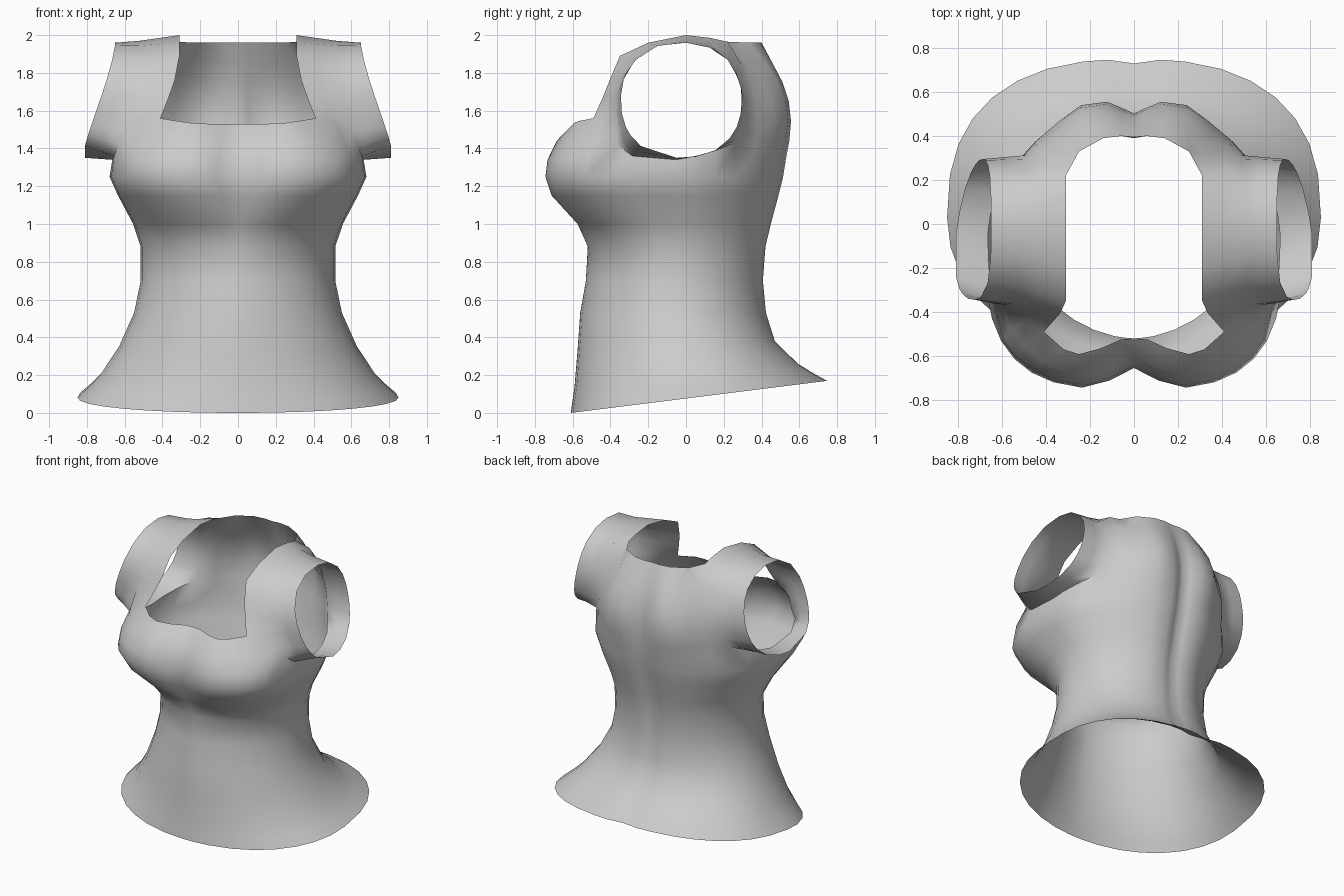
import bpy, bmesh
from math import sin, cos, pi, radians, exp
from mathutils import Vector

if "Cube" in bpy.data.objects:
    bpy.data.objects.remove(bpy.data.objects["Cube"])

# Column angles of one half, front centre (0) to back centre (180)
T = [0, 3.5, 11.25, 22.5, 33.75, 45, 56.25, 67.5, 78.75, 90, 101.25,
     112.5, 123.75, 135, 146.25, 157.5, 168.75, 175, 180]
NECK_F, SEAM_F, SEAM_B = 5, 7, 12


def ring(z, w, yf, yb, nf=0, nb=0, tilt=0, ef=2.3, eb=2.1, yc=-.05):
    """Half ring of the torso with front and back centre grooves."""
    pts = []
    for d in T:
        t = radians(d)
        front = d <= 90
        e = ef if front else eb
        x = w * max(sin(t), 0) ** (2 / e) if 0 < d < 180 else 0.0
        c = abs(cos(t)) ** (2 / e) if d != 90 else 0.0
        y = yc + ((yf if front else yb) - yc) * c
        y += nf * exp(-(x / .12) ** 2) if front else -nb * exp(-(x / .07) ** 2)
        pts.append(Vector((x, y, z + tilt * (y - yf) / (yb - yf))))
    return pts


bm = bmesh.new()


def add(pts):
    return [bm.verts.new(p) for p in pts]


def skin(a, b):
    for i in range(len(a) - 1):
        bm.faces.new((a[i], a[i + 1], b[i + 1], b[i]))


# Torso from flared hem to underarm
rows = [ring(0.0, .85, -.61, .75, 0, .02, .17, 2.1, 2.5, .03),
        ring(.07, .785, -.60, .67, 0, .02, .145, 2.1, 2.4, .02),
        ring(.14, .73, -.59, .60, 0, .02, .12, 2.05, 2.3, .01),
        ring(.32, .63, -.575, .48, 0, .02, .06, 2.0, 2.1, -.02),
        ring(.53, .55, -.56, .435, 0, .025, 0, 1.9, 2.0),
        ring(.70, .515, -.53, .42, 0, .03, 0, 1.85, 2.0),
        ring(.88, .515, -.52, .435, 0, .04, 0, 1.85, 2.0),
        ring(1.0, .555, -.59, .465, .02, .05, 0, 2.2, 1.95),
        ring(1.15, .635, -.725, .505, .07, .06, 0, 2.8, 1.9),
        ring(1.25, .68, -.755, .53, .10, .06, 0, 3.1, 1.85),
        ring(1.34, .665, -.745, .545, .10, .06, 0, 3.0, 1.85)]
for i, dz in {6: .03, 7: .08, 8: .02, 10: .02, 11: .05, 12: .09, 13: .03}.items():
    rows[-1][i].z += dz
rows[-1][SEAM_F].y = -.365
grid = [add(r) for r in rows]
for a, b in zip(grid, grid[1:]):
    skin(a, b)
under = grid[-1]

# Upper bust up to the square neckline
mid = ring(1.44, .64, -.70, 0, .10, ef=2.8)[:SEAM_F + 1]
mid[SEAM_F] = Vector((.60, -.365, 1.49))
neck = [Vector(p) for p in ((0, -.52, 1.53), (.06, -.525, 1.53), (.15, -.565, 1.53),
                            (.25, -.592, 1.535), (.32, -.57, 1.545), (.41, -.49, 1.56),
                            (.49, -.44, 1.565), (.575, -.37, 1.58))]
mid_v, neck_v = add(mid), add(neck)
skin(under[:SEAM_F + 1], mid_v)
skin(mid_v, neck_v)

# Upper back up to the rear neckline, bulging over the shoulder blades
top = [Vector(p) for p in ((.50, .22, 1.87), (.41, .24, 1.935), (.31, .22, 1.965),
                           (.25, .33, 1.96), (.14, .39, 1.96), (.06, .40, 1.96), (0, .395, 1.96))]
bulge = [Vector((dx, dy, 0)) for dx, dy in ((-.03, .07), (0, .07), (0, .12), (0, .115),
                                            (0, .085), (0, .065), (0, .055))]
back = [under[SEAM_B:]]
for k in range(1, 7):
    s = k / 6
    back.append(add([a.lerp(b, s) + q * sin(pi * s)
                     for a, b, q in zip(rows[-1][SEAM_B:], top, bulge)]))
    skin(back[-2], back[-1])

# Shoulder strap over the top: (neck edge, armhole edge) pairs
strap = [neck_v[NECK_F:]]
for inner, outer in (((.37, -.445, 1.66), (.555, -.365, 1.68)),
                     ((.335, -.405, 1.76), (.535, -.34, 1.77)),
                     ((.31, -.35, 1.89), (.52, -.265, 1.87)),
                     ((.31, -.2, 1.96), (.52, -.15, 1.945)),
                     ((.31, 0, 2.0), (.52, 0, 1.97)),
                     ((.31, .13, 1.985), (.51, .13, 1.945))):
    a, b = Vector(inner), Vector(outer)
    strap.append(add([a, a.lerp(b, .5), b]))
strap.append(back[-1][:3][::-1])
for a, b in zip(strap, strap[1:]):
    skin(a, b)

# Cap sleeve: armhole seam lofted to a slanted oval opening
seam = [under[SEAM_F], mid_v[-1]] + [r[-1] for r in strap]
seam += [r[0] for r in back[-2::-1]] + under[SEAM_B - 1:SEAM_F:-1]


def cuff(p):
    dy, dz = p.y + .025, p.z - 1.655
    k = ((abs(dy) / .32) ** 2.25 + (abs(dz) / .305) ** 2.25) ** (-1 / 2.25)
    y, z = -.025 + dy * k, 1.655 + dz * k
    f = max(0, (1.96 - z) / .6)
    return Vector((.65 + .15 * f ** 1.4 - .13 * y * f, y, z))


prev = seam
for s in (.5, 1):
    cur = add([v.co.lerp(cuff(v.co), s) for v in seam])
    skin(prev + prev[:1], cur + cur[:1])
    prev = cur

bmesh.ops.recalc_face_normals(bm, faces=bm.faces)
if sum(f.normal.y * f.calc_center_median().y for f in bm.faces) < 0:
    bmesh.ops.reverse_faces(bm, faces=bm.faces)

me = bpy.data.meshes.new("fitted_top")
bm.to_mesh(me)
bm.free()
ob = bpy.data.objects.new("fitted_top", me)
bpy.context.collection.objects.link(ob)

# Smooth shading, then mirror the half across x = 0
bpy.context.view_layer.objects.active = ob
ob.select_set(True)
bpy.ops.object.shade_smooth_by_angle(angle=radians(60))
mir = ob.modifiers.new("mirror", 'MIRROR')
mir.use_clip = True
mir.merge_threshold = 0.002
